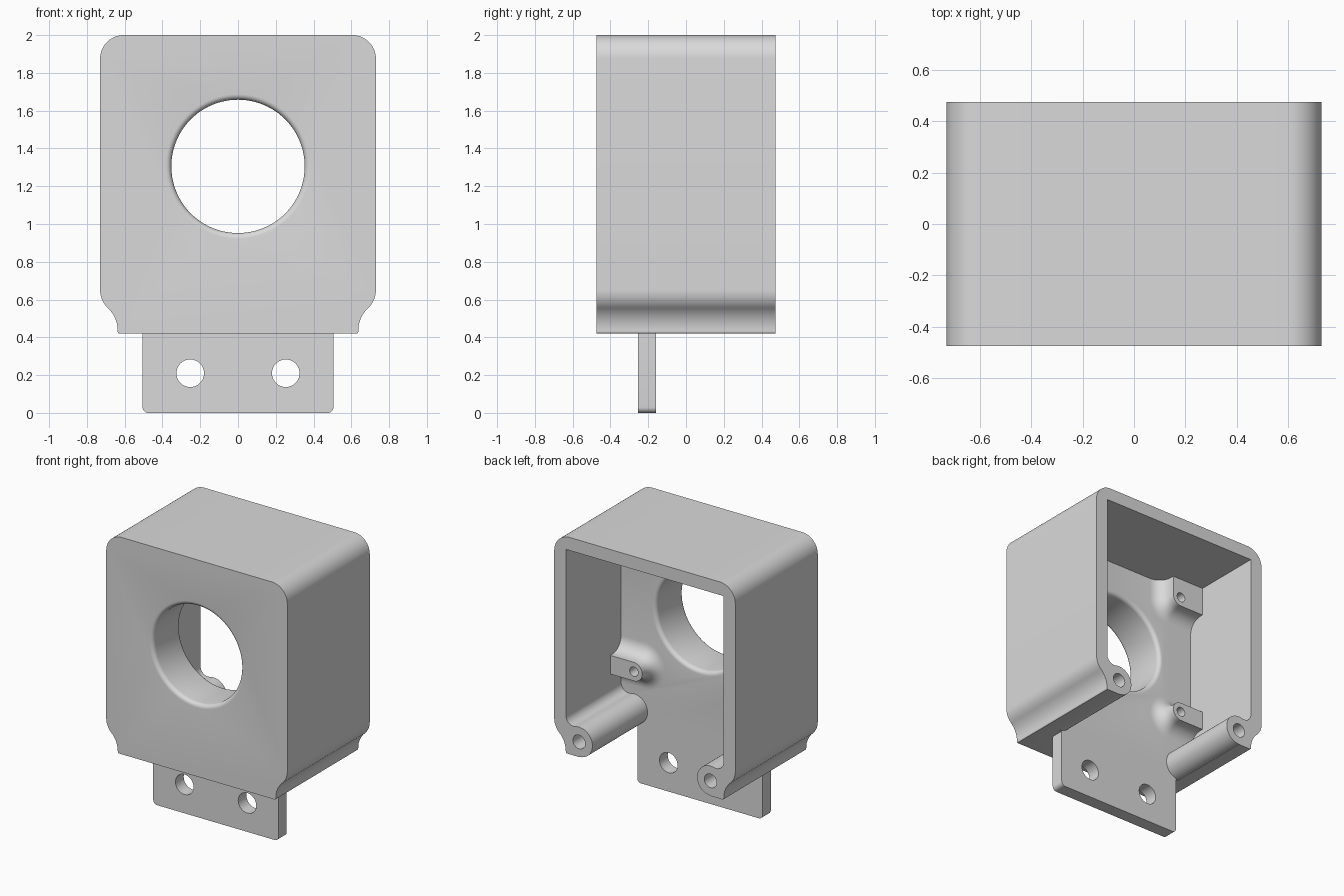
import bpy
import bmesh
from math import sin, cos, pi, radians, atan2, degrees, sqrt

cube = bpy.data.objects.get("Cube")
if cube:
    bpy.data.objects.remove(cube, do_unlink=True)

grey = bpy.data.materials.new("plain grey")
grey.use_nodes = True
grey.diffuse_color = (0.7, 0.7, 0.7, 1)
grey.node_tree.nodes["Principled BSDF"].inputs["Base Color"].default_value = (0.7, 0.7, 0.7, 1)


def arc(cx, cz, r, start, end, steps=12):
    """Points on a circle in the xz plane, angles in degrees."""
    angles = [radians(start + (end - start) * i / steps) for i in range(steps + 1)]
    return [(cx + r * cos(a), cz + r * sin(a)) for a in angles]


def loft(name, sections):
    """Solid through xz outlines, given as (y, points) pairs."""
    bm = bmesh.new()
    rings = [[bm.verts.new((x, y, z)) for x, z in pts] for y, pts in sections]
    n = len(rings[0])
    for a, b in zip(rings, rings[1:]):
        for i in range(n):
            j = (i + 1) % n
            bm.faces.new((a[i], a[j], b[j], b[i]))
    bm.faces.new(rings[0])
    bm.faces.new(rings[-1])
    bmesh.ops.recalc_face_normals(bm, faces=bm.faces)
    mesh = bpy.data.meshes.new(name)
    bm.to_mesh(mesh)
    bm.free()
    mesh.materials.append(grey)
    obj = bpy.data.objects.new(name, mesh)
    bpy.context.collection.objects.link(obj)
    return obj


def prism(name, pts, y0, y1):
    return loft(name, [(y0, pts), (y1, pts)])


def drill(name, x, z, r, y0, y1):
    return prism(name, arc(x, z, r, 0, 360, 32)[:-1], y0, y1)


def mirrored(half):
    return half + [(-x, z) for x, z in reversed(half)]


def combine(target, tool, operation):
    """Apply a boolean and remove the helper."""
    mod = target.modifiers.new(operation, 'BOOLEAN')
    mod.operation = operation
    mod.solver = 'EXACT'
    mod.object = tool
    bpy.context.view_layer.objects.active = target
    bpy.ops.object.modifier_apply(modifier=mod.name)
    bpy.data.objects.remove(tool, do_unlink=True)


FRONT, PLATE, BACK = -0.475, -0.16, 0.475
BASE, TOP, WALL = 0.42, 2.0, 0.635

# Housing: rounded top corners, S-curved lower flanks
outline = arc(0.627, 0.43, 0.01, -90, 0, 3)
outline += arc(0.802, 0.435, 0.165, 180, 133.2)
outline += arc(0.60, 0.65, 0.13, -46.8, 0)[1:]
outline += arc(0.605, TOP - 0.125, 0.125, 0, 90, 16)
housing = prism("housing", mirrored(outline), FRONT, BACK)

# Cavity: open at back and bottom, leaving round screw posts in the lower corners
post_x, post_z, post_r, fillet = 0.53, 0.53, 0.108, 0.06
fx = WALL - fillet
fz = post_z + sqrt((post_r + fillet) ** 2 - (fx - post_x) ** 2)
touch = degrees(atan2(fz - post_z, fx - post_x))
cavity = [(post_x, 0.3)]
cavity += arc(post_x, post_z, post_r, 270, touch, 24)
cavity += arc(fx, fz, fillet, touch + 180, 360)[1:]
cavity += [(WALL, 1.905)]
combine(housing, prism("cavity_cutter", mirrored(cavity), PLATE, 0.6), 'DIFFERENCE')


# Mounting lugs: flared into the front plate, upper ones reach the ceiling
def lug_outline(side, z, r, upper):
    pts = [(0.68, z - r)] + arc(0.445, z, r, 270, 180, 10)
    if upper:
        pts += [(0.445 - r, 1.95), (0.68, 1.95)]
    else:
        pts += arc(0.445, z, r, 180, 90, 10)[1:] + [(0.68, z + r)]
    return [(side * x, pz) for x, pz in pts]


flare = 0.1
for side in (-1, 1):
    for z, upper in ((0.87, False), (1.765, True)):
        sections = [(-0.035, lug_outline(side, z, 0.068, upper))]
        for i in range(9):
            t = i / 8 * pi / 2
            ring = lug_outline(side, z, 0.068 + flare * (1 - cos(t)), upper)
            sections.append((PLATE + flare * (1 - sin(t)), ring))
        sections.append((PLATE - 0.05, sections[-1][1]))
        combine(housing, loft("lug", sections), 'UNION')
        combine(housing, drill("lug_hole", side * 0.445, z, 0.034, -0.2, 0.0), 'DIFFERENCE')
    combine(housing, drill("post_hole", side * post_x, post_z, 0.05, 0.1, 0.6), 'DIFFERENCE')

# Large round opening with eased rims on both sides of the plate
ease, bore = 0.03, 0.353
rim = [(ease * (1 - sin(i / 6 * pi / 2)), ease * (1 - cos(i / 6 * pi / 2))) for i in range(7)]
steps = [(FRONT - 0.05, ease)]
steps += [(FRONT + d, grow) for d, grow in reversed(rim)]
steps += [(PLATE - d, grow) for d, grow in rim]
steps += [(PLATE + 0.05, ease)]
opening = loft("opening_cutter",
               [(y, arc(0, 1.305, bore + grow, 0, 360, 96)[:-1]) for y, grow in steps])
combine(housing, opening, 'DIFFERENCE')

# Mounting tab below the front plate
tab_half = arc(0.475, 0.03, 0.03, -90, 0, 6) + [(0.505, BASE)]
tab = prism("mounting_tab", mirrored(tab_half), -0.255, PLATE)
for side in (-1, 1):
    combine(tab, drill("tab_hole", side * 0.253, 0.21, 0.073, -0.4, 0), 'DIFFERENCE')

# Smooth curves, crisp edges
for obj in (housing, tab):
    bpy.ops.object.select_all(action='DESELECT')
    obj.select_set(True)
    bpy.context.view_layer.objects.active = obj
    bpy.ops.object.shade_smooth_by_angle(angle=radians(30))
